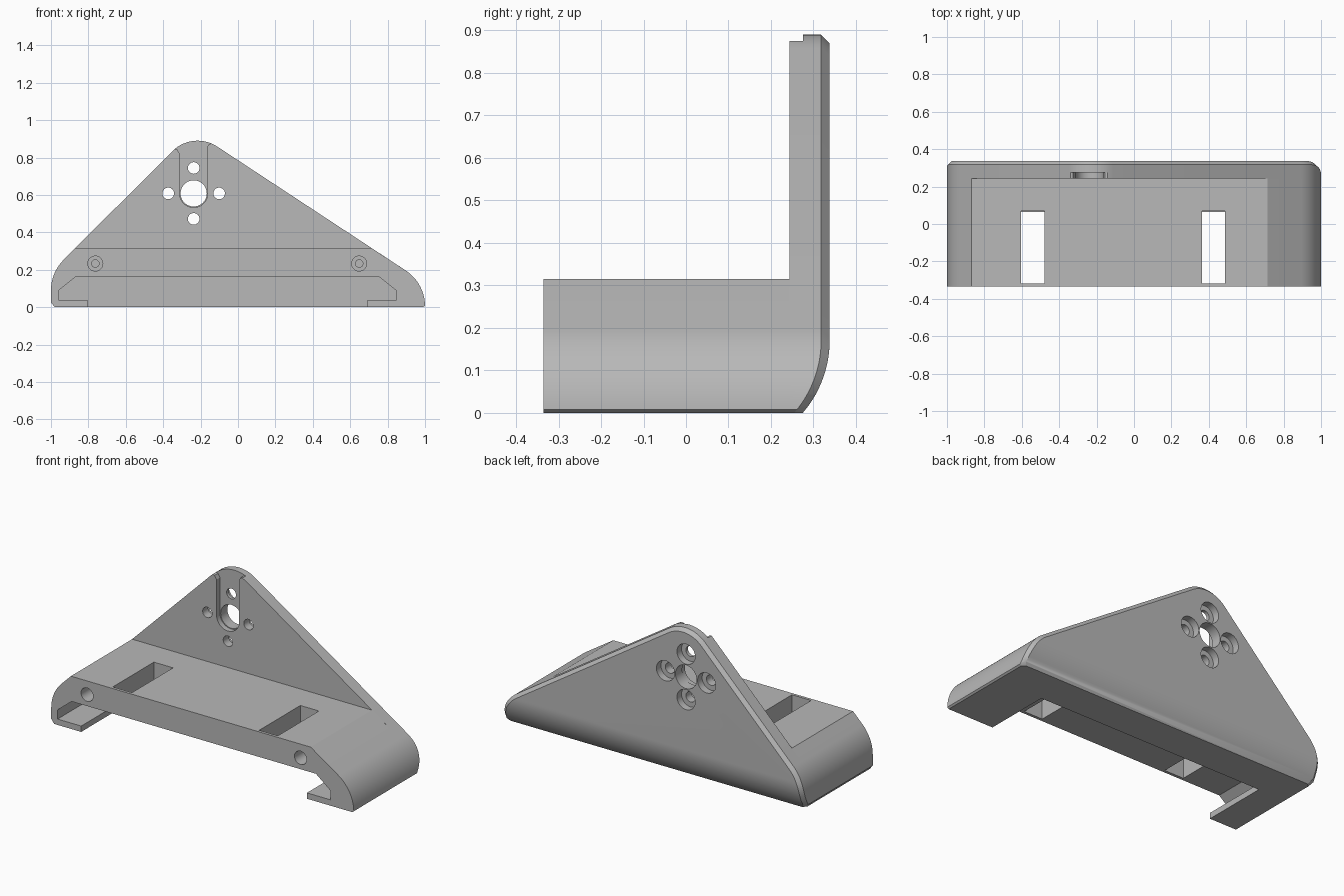
import bpy, bmesh
from math import cos, sin, radians, sqrt, pi

if "Cube" in bpy.data.objects:
    bpy.data.objects.remove(bpy.data.objects["Cube"], do_unlink=True)

grey = bpy.data.materials.new("plain_grey")
grey.use_nodes = True
grey.diffuse_color = (0.48, 0.48, 0.48, 1)
grey.node_tree.nodes["Principled BSDF"].inputs["Base Color"].default_value = (0.48, 0.48, 0.48, 1)

FRONT, PLATE, BACK, CHAMFER, STEP = -0.335, 0.243, 0.338, 0.02, 0.315


def arc(cx, cz, r, a0, a1, n=14):
    angles = [radians(a0 + (a1 - a0) * i / n) for i in range(n + 1)]
    return [(cx + r * cos(a), cz + r * sin(a)) for a in angles]


def finish(name, bm):
    bmesh.ops.recalc_face_normals(bm, faces=bm.faces)
    me = bpy.data.meshes.new(name)
    bm.to_mesh(me)
    bm.free()
    me.materials.append(grey)
    ob = bpy.data.objects.new(name, me)
    bpy.context.collection.objects.link(ob)
    return ob


def prism(name, pts, y0, y1):
    """Extrude an x-z polygon along y."""
    bm = bmesh.new()
    face = bm.faces.new([bm.verts.new((x, y0, z)) for x, z in pts])
    out = bmesh.ops.extrude_face_region(bm, geom=[face])["geom"]
    verts = [v for v in out if isinstance(v, bmesh.types.BMVert)]
    bmesh.ops.translate(bm, verts=verts, vec=(0, y1 - y0, 0))
    return finish(name, bm)


def hole(x, z, r, y0, y1):
    return prism("hole_cutter", arc(x, z, r, 0, 360, 40)[:-1], y0, y1)


def box(x0, x1, y0, y1, z0, z1):
    return prism("box_cutter", [(x0, z0), (x1, z0), (x1, z1), (x0, z1)], y0, y1)


def cut(ob, cutters):
    """Subtract the cutters, then remove them."""
    for c in cutters:
        c.hide_render = True
        m = ob.modifiers.new("cut", "BOOLEAN")
        m.object, m.operation, m.solver = c, "DIFFERENCE", "EXACT"
    dg = bpy.context.evaluated_depsgraph_get()
    me = bpy.data.meshes.new_from_object(ob.evaluated_get(dg))
    ob.modifiers.clear()
    ob.data = me
    for c in cutters:
        bpy.data.objects.remove(c, do_unlink=True)


def shade(ob):
    bpy.ops.object.select_all(action="DESELECT")
    ob.select_set(True)
    bpy.context.view_layer.objects.active = ob
    bpy.ops.object.shade_smooth_by_angle(angle=radians(25))


# Rounded triangle outline, counter-clockwise from the lower right
right_corner = [(0.99, 0), (1, 0.008)] + arc(0.77, 0.004, 0.23, 3, 56.7)
apex = arc(-0.216, 0.70, 0.19, 56.7, 135)
left_corner = arc(-0.77, 0.09, 0.23, 135, 180) + [(-1, 0.07), (-1, 0.05), (-1, 0.025), (-0.98, 0)]
outline = right_corner + apex + left_corner


def back_y(z):
    """Back surface, rolling forward near the bottom."""
    r, z0 = 0.26, 0.17
    return BACK if z >= z0 else BACK - r + sqrt(r * r - (z0 - z) ** 2)


# Back plate: convex shape with a chamfered rear rim
bm = bmesh.new()
n = len(outline)
for i, (x, z) in enumerate(outline):
    (xa, za), (xb, zb) = outline[i - 1], outline[(i + 1) % n]
    length = sqrt((xb - xa) ** 2 + (zb - za) ** 2)
    xi = x - CHAMFER * (zb - za) / length
    zi = max(0, z + CHAMFER * (xb - xa) / length)
    if z == 0:
        xi, zi = x - CHAMFER * (1 if x > 0 else -1), 0
    bm.verts.new((x, PLATE, z))
    bm.verts.new((x, back_y(z) - CHAMFER, z))
    bm.verts.new((xi, back_y(zi), zi))
hull = bmesh.ops.convex_hull(bm, input=bm.verts)
inner = [v for v in hull["geom_interior"] if isinstance(v, bmesh.types.BMVert)]
bmesh.ops.delete(bm, geom=inner, context="VERTS")
bmesh.ops.dissolve_limit(bm, angle_limit=radians(0.3), verts=bm.verts, edges=bm.edges)
plate = finish("back_plate", bm)

# Centre bore, four counterbored bolt holes and the front wire channel
cx, cz, spread = -0.237, 0.608, 0.136
cutters = [hole(cx, cz, 0.07, 0, 1)]
for k in range(4):
    hx, hz = cx + spread * cos(k * pi / 2), cz + spread * sin(k * pi / 2)
    cutters += [hole(hx, hz, 0.031, 0, 1), hole(hx, hz, 0.06, 0.295, 1)]
channel = arc(cx, cz, 0.075, 180, 360, 24)
channel += [(-0.162, 0.86), (-0.155, 0.872), (-0.135, 0.876), (-0.135, 1),
            (-0.345, 1), (-0.345, 0.846), (-0.325, 0.842), (-0.312, 0.82)]
cutters.append(prism("channel_cutter", channel, 0, PLATE + 0.032))
cut(plate, cutters)
shade(plate)

# Base block sharing the lower part of the outline
lower_left = [(-0.87, STEP)] + left_corner
lower_right = right_corner + [(0.715, STEP)]
base = prism("base_block", lower_right + lower_left, FRONT, PLATE)

# Front pocket, open underneath between two lips
POCKET = 0.065
pocket = [(-0.958, 0.035), (0.845, 0.035), (0.845, 0.09), (0.75, 0.165), (-0.865, 0.165), (-0.958, 0.09)]
cutters = [prism("pocket_cutter", pocket, -1, POCKET),
           box(-0.802, 0.69, -1, POCKET, -0.1, 0.1)]

# Strap slots through the top
for x0, x1 in ((-0.605, -0.478), (0.363, 0.486)):
    cutters.append(box(x0, x1, -0.318, 0.07, 0.1, 0.5))

# Stepped screw holes in the front
for x in (-0.763, 0.648):
    cutters += [hole(x, 0.233, 0.04, -1, -0.1), hole(x, 0.233, 0.02, -0.2, 0.1)]
cut(base, cutters)
shade(base)
